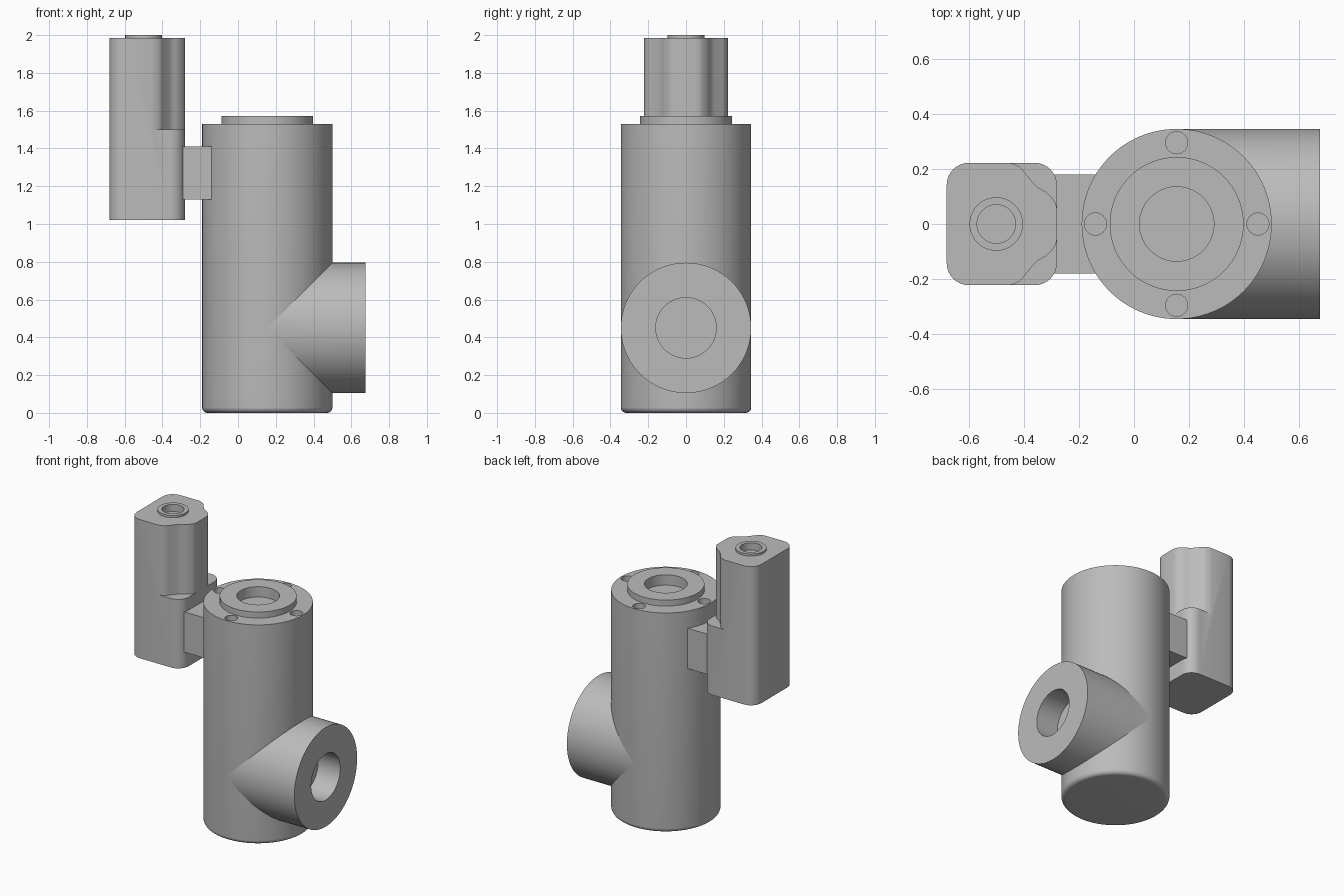
import bpy, bmesh, math
from mathutils import Matrix, Vector

cube = bpy.data.objects.get("Cube")
if cube:
    bpy.data.objects.remove(cube, do_unlink=True)

grey = bpy.data.materials.new("plain grey")
grey.use_nodes = True
grey.diffuse_color = (0.5, 0.5, 0.5, 1)
grey.node_tree.nodes["Principled BSDF"].inputs["Base Color"].default_value = (0.5, 0.5, 0.5, 1)

SEGMENTS = 96
BODY_X, BODY_R = 0.155, 0.345
PORT_Z = 0.45
MOTOR_X = -0.50


def make(name, bm):
    bmesh.ops.recalc_face_normals(bm, faces=bm.faces)
    mesh = bpy.data.meshes.new(name)
    bm.to_mesh(mesh)
    bm.free()
    mesh.materials.append(grey)
    obj = bpy.data.objects.new(name, mesh)
    bpy.context.collection.objects.link(obj)
    return obj


def lathe(profile, closed=False, cap_start=True, cap_end=True):
    """Revolve (radius, height) points about z."""
    bm = bmesh.new()
    angles = [math.tau * i / SEGMENTS for i in range(SEGMENTS)]
    rings = [[bm.verts.new((r * math.cos(a), r * math.sin(a), z)) for a in angles]
             for r, z in profile]
    pairs = list(zip(rings, rings[1:]))
    if closed:
        pairs.append((rings[-1], rings[0]))
    for low, high in pairs:
        for i in range(SEGMENTS):
            j = (i + 1) % SEGMENTS
            bm.faces.new((low[i], low[j], high[j], high[i]))
    if not closed:
        if cap_start:
            bm.faces.new(rings[0])
        if cap_end:
            bm.faces.new(rings[-1])
    return bm, rings


def prism(name, outline, bottom, top):
    bm = bmesh.new()
    face = bm.faces.new([bm.verts.new((x, y, bottom)) for x, y in outline])
    new = bmesh.ops.extrude_face_region(bm, geom=[face])["geom"]
    bmesh.ops.translate(bm, vec=(0, 0, top - bottom),
                        verts=[v for v in new if isinstance(v, bmesh.types.BMVert)])
    return make(name, bm)


def cylinder(name, x, y, radius, bottom, top):
    bm, _ = lathe([(radius, bottom), (radius, top)])
    bmesh.ops.translate(bm, verts=bm.verts, vec=(x, y, 0))
    return make(name, bm)


def activate(obj):
    bpy.ops.object.select_all(action='DESELECT')
    obj.select_set(True)
    bpy.context.view_layer.objects.active = obj


def cut(obj, cutter):
    cutter.hide_render = True
    mod = obj.modifiers.new("cut", 'BOOLEAN')
    mod.operation, mod.solver, mod.object = 'DIFFERENCE', 'EXACT', cutter
    activate(obj)
    bpy.ops.object.modifier_apply(modifier=mod.name)
    bpy.data.objects.remove(cutter, do_unlink=True)


def arc(cx, cy, radius, start, steps=8):
    """Quarter circle of points."""
    return [(cx + radius * math.cos(start + math.pi / 2 * i / steps),
             cy + radius * math.sin(start + math.pi / 2 * i / steps))
            for i in range(steps + 1)]


# Main body: filleted foot, raised boss and shallow top bore
fillet = 0.03
profile = arc(BODY_R - fillet, fillet, fillet, -math.pi / 2)
profile += [(BODY_R, 1.53), (0.243, 1.53), (0.243, 1.572),
            (0.135, 1.572), (0.135, 1.50)]
bm, _ = lathe(profile)
bmesh.ops.translate(bm, verts=bm.verts, vec=(BODY_X, 0, 0))
body = make("valve_body", bm)

# Four bolt holes in the top
for i in range(4):
    a = math.pi / 2 * i
    cut(body, cylinder("bolt_hole_cutter", BODY_X + 0.295 * math.cos(a),
                       0.295 * math.sin(a), 0.04, 1.43, 1.6))

# Side port, mitred where it meets the body, with a blind bore
bm, rings = lathe([(BODY_R, 0), (BODY_R, 0.675), (0.16, 0.675), (0.16, 0.505)],
                  cap_start=False)
bmesh.ops.rotate(bm, verts=bm.verts, cent=(0, 0, 0),
                 matrix=Matrix.Rotation(math.pi / 2, 3, 'Y'))
for v in rings[0]:
    v.co.x = BODY_X + max(0, abs(v.co.z) - 0.01)
bmesh.ops.translate(bm, verts=bm.verts, vec=(0, 0, PORT_Z))
port = make("side_port", bm)

# Bracket joining the actuator to the body
bracket = prism("bracket", [(-0.30, -0.18), (-0.12, -0.18), (-0.12, 0.18), (-0.30, 0.18)],
                1.13, 1.41)

# Actuator housing: rounded box
left, right, half, corner = -0.68, -0.28, 0.222, 0.08
outline = []
for k, (sx, sy) in enumerate([(1, 1), (-1, 1), (-1, -1), (1, -1)]):
    cx = right - corner if sx > 0 else left + corner
    outline += arc(cx, sy * (half - corner), corner, k * math.pi / 2)
housing = prism("actuator_housing", outline, 1.02, 1.985)


def smooth_path(points, steps=5):
    """Catmull-Rom curve through the points."""
    pts = [Vector(p) for p in [points[0]] + points + [points[-1]]]
    out = []
    for a, b, c, d in zip(pts, pts[1:], pts[2:], pts[3:]):
        for i in range(steps):
            t = i / steps
            out.append(tuple(0.5 * (2 * b + (c - a) * t + (2 * a - 5 * b + 4 * c - d) * t * t
                                    + (3 * b - a - 3 * c + d) * t ** 3)))
    return out + [points[-1]]


# S-shaped reliefs on the two upper corners facing the body
relief = smooth_path([(-0.455, 0.224), (-0.415, 0.207), (-0.385, 0.172), (-0.355, 0.138),
                      (-0.315, 0.112), (-0.287, 0.08), (-0.278, 0.045)])
relief += [(-0.2, 0.045), (-0.2, 0.3), (-0.455, 0.3)]
for side in (1, -1):
    cut(housing, prism("relief_cutter", [(x, side * y) for x, y in relief], 1.5, 2.1))

# Socket and raised collar on top of the actuator
cut(housing, cylinder("socket_cutter", MOTOR_X, 0, 0.07, 1.95, 2.1))
bm, _ = lathe([(0.07, 1.985), (0.097, 1.985), (0.097, 2.0), (0.07, 2.0)], closed=True)
bmesh.ops.translate(bm, verts=bm.verts, vec=(MOTOR_X, 0, 0))
collar = make("actuator_collar", bm)

for obj in (body, port, housing, collar):
    activate(obj)
    bpy.ops.object.shade_smooth_by_angle(angle=math.radians(30))
